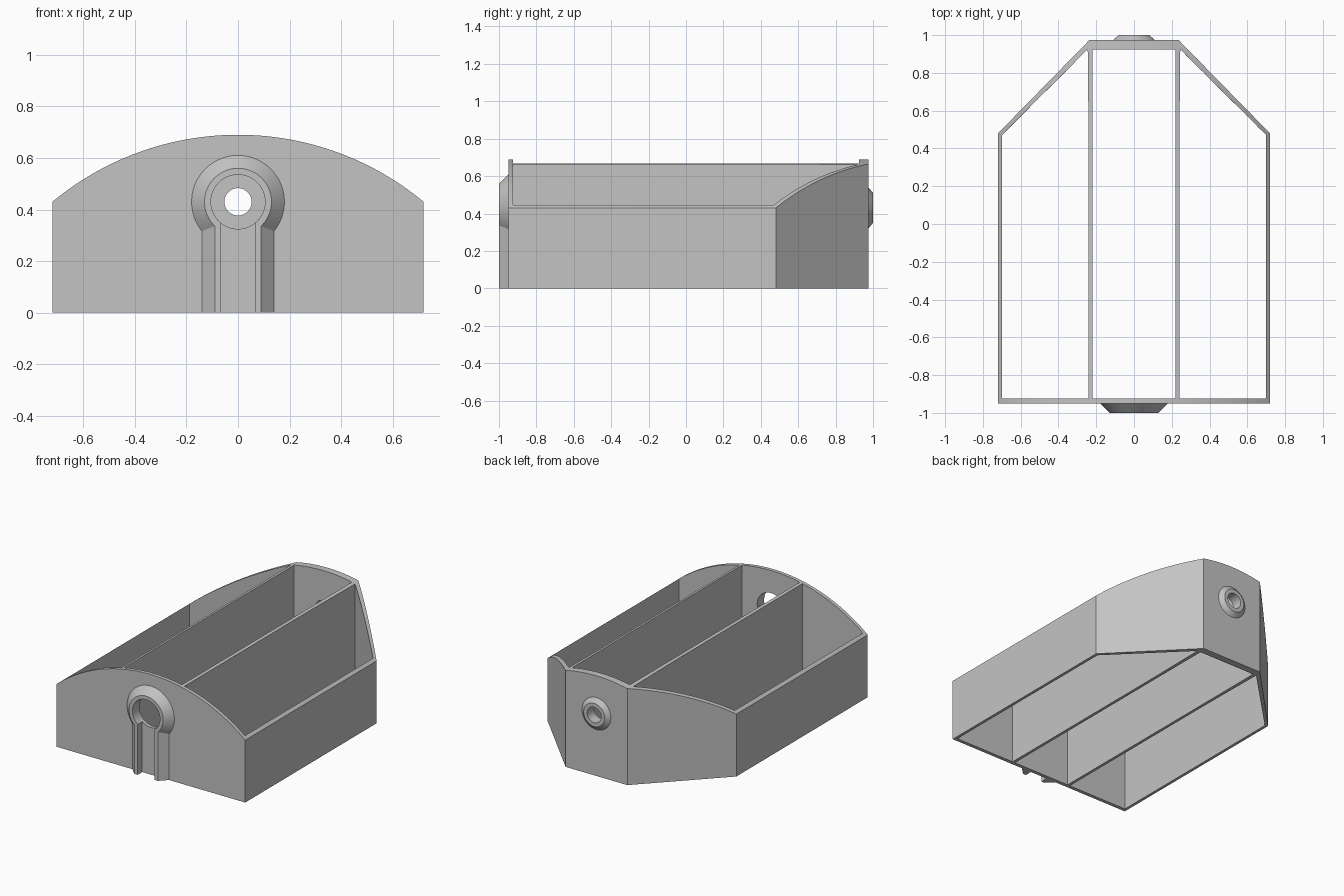
import bpy, bmesh
from math import sin, cos, asin, sqrt, pi, radians

cube = bpy.data.objects.get("Cube")
if cube:
    bpy.data.objects.remove(cube, do_unlink=True)

grey = bpy.data.materials.new("plain grey")
grey.use_nodes = True
colour = (0.55, 0.55, 0.55, 1)
grey.diffuse_color = colour
grey.node_tree.nodes["Principled BSDF"].inputs["Base Color"].default_value = colour


def loft(name, rows, close_rows=False, close_points=False):
    """Bridge rows of points into a solid; open ends are capped."""
    bm = bmesh.new()
    grid = [[bm.verts.new(p) for p in row] for row in rows]
    n, m = len(grid), len(grid[0])
    for i in range(n if close_rows else n - 1):
        a, b = grid[i], grid[(i + 1) % n]
        for j in range(m if close_points else m - 1):
            k = (j + 1) % m
            bm.faces.new((a[j], a[k], b[k], b[j]))
    if not close_points:
        bm.faces.new([row[0] for row in grid])
        bm.faces.new([row[-1] for row in grid])
    if not close_rows:
        bm.faces.new(grid[0])
        bm.faces.new(grid[-1])
    bmesh.ops.recalc_face_normals(bm, faces=bm.faces)
    mesh = bpy.data.meshes.new(name)
    bm.to_mesh(mesh)
    bm.free()
    mesh.materials.append(grey)
    obj = bpy.data.objects.new(name, mesh)
    bpy.context.collection.objects.link(obj)
    return obj


def upright(name, outline, z0, z1):
    rows = [[(x, y, z) for x, y in outline] for z in (z0, z1)]
    return loft(name, rows, close_points=True)


def along_y(name, outline, y0, y1):
    rows = [[(x, y, z) for x, z in outline] for y in (y0, y1)]
    return loft(name, rows, close_points=True)


def select(obj):
    bpy.ops.object.select_all(action='DESELECT')
    bpy.context.view_layer.objects.active = obj
    obj.select_set(True)


def carve(target, cutter, operation='DIFFERENCE'):
    mod = target.modifiers.new("carve", 'BOOLEAN')
    mod.operation, mod.solver, mod.object = operation, 'EXACT', cutter
    select(target)
    bpy.ops.object.modifier_apply(modifier=mod.name)
    bpy.data.objects.remove(cutter, do_unlink=True)


def mirrored(half):
    return half + [(-x, y) for x, y in reversed(half)]


def ring(radius, count=64):
    return [(radius * sin(2 * pi * i / count), HOLE_Z + radius * cos(2 * pi * i / count))
            for i in range(count)]


HOLE_Z = 0.43
HALF_W, EAVE, CROWN = 0.72, 0.43, 0.69
FRONT, BACK = -0.95, 0.975

# Frame: plan outline with open compartments
frame = upright("compartment_frame",
                mirrored([(HALF_W, FRONT), (HALF_W, 0.48), (0.235, BACK)]), 0, 0.8)
centre = mirrored([(0.22, -0.925), (0.22, 0.925)])
carve(frame, upright("centre_cutter", centre, -0.1, 1))
for side in (1, -1):
    pocket = [(0.24, -0.925), (0.70, -0.925), (0.70, 0.47), (0.245, 0.925), (0.24, 0.43)]
    carve(frame, upright("side_cutter", [(side * x, y) for x, y in pocket], -0.1, 1))

# Arched top
rise = CROWN - EAVE
radius = (HALF_W ** 2 + rise ** 2) / (2 * rise)
sweep = asin(HALF_W / radius) * 1.03
arch = [(radius * sin(sweep * t / 32), CROWN - radius + radius * cos(sweep * t / 32))
        for t in range(-32, 33)]
arch = [(arch[0][0], -0.1)] + arch + [(arch[-1][0], -0.1)]
carve(frame, along_y("arch_cutter", arch, -1.2, 1.2), 'INTERSECT')

# Wide hole in the front wall, narrow hole in the back wall
carve(frame, along_y("front_hole", ring(0.105), -1.1, -0.8))
carve(frame, along_y("back_hole", ring(0.053), 0.8, 1.1))


# Keyhole rim on the front: a round top running into two legs
def keyhole(offset, y, count=64):
    r, leg = 0.105 + offset, 0.065 + offset
    start = asin(leg / r)
    pts = [(leg, y, 0)]
    for i in range(count + 1):
        a = start + (2 * pi - 2 * start) * i / count
        pts.append((r * sin(a), y, HOLE_Z - r * cos(a)))
    return pts + [(-leg, y, 0)]


front_rim = loft("front_keyhole_rim",
                 [keyhole(0, FRONT), keyhole(0, -1), keyhole(0.025, -1), keyhole(0.075, FRONT)],
                 close_rows=True)

# Round bevelled boss on the back
profile = [(0.053, BACK), (0.053, 1), (0.08, 1), (0.11, BACK)]
back_boss = loft("back_boss", [[(x, y, z) for x, z in ring(r)] for r, y in profile],
                 close_rows=True, close_points=True)

for obj in (frame, front_rim, back_boss):
    select(obj)
    bpy.ops.object.shade_smooth_by_angle(angle=radians(25))
